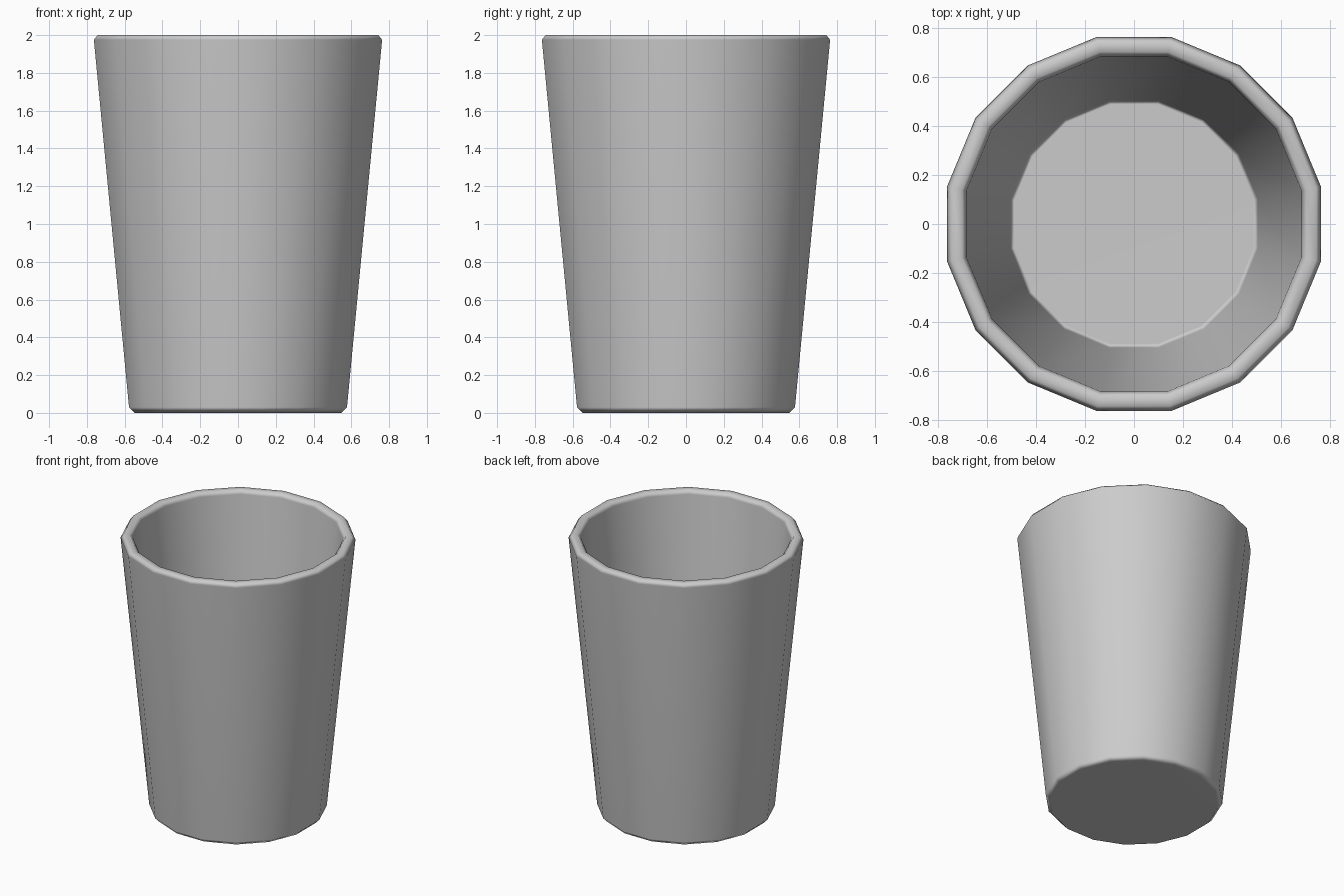
import bpy, bmesh, math

if "Cube" in bpy.data.objects:
    bpy.data.objects.remove(bpy.data.objects["Cube"])

SIDES = 16
FLAT = math.cos(math.pi / SIDES)  # flat-to-flat radius -> corner radius

# Cup wall profile (flat radius, height): outside bottom, over the rim, down to the inner floor
profile = [(0.548, 0.0), (0.577, 0.03), (0.763, 1.975), (0.743, 2.0),
           (0.702, 2.0), (0.683, 1.975), (0.505, 0.10), (0.488, 0.08)]

bm = bmesh.new()
rings = []
for r, z in profile:
    ring = []
    for i in range(SIDES):
        a = (i + 0.5) * 2 * math.pi / SIDES
        ring.append(bm.verts.new((r / FLAT * math.cos(a), r / FLAT * math.sin(a), z)))
    rings.append(ring)

# Walls and bevel strips
for low, high in zip(rings, rings[1:]):
    for i in range(SIDES):
        j = (i + 1) % SIDES
        bm.faces.new((low[i], low[j], high[j], high[i]))

# Underside and inner floor
bm.faces.new(rings[0][::-1])
bm.faces.new(rings[-1])
bmesh.ops.recalc_face_normals(bm, faces=bm.faces[:])
for f in bm.faces:
    f.smooth = True

mesh = bpy.data.meshes.new("cup")
bm.to_mesh(mesh)
bm.free()
cup = bpy.data.objects.new("cup", mesh)
bpy.context.collection.objects.link(cup)

# Keep large faces clean while the bevels shade softly
wn = cup.modifiers.new("weighted_normals", 'WEIGHTED_NORMAL')
wn.keep_sharp = True
